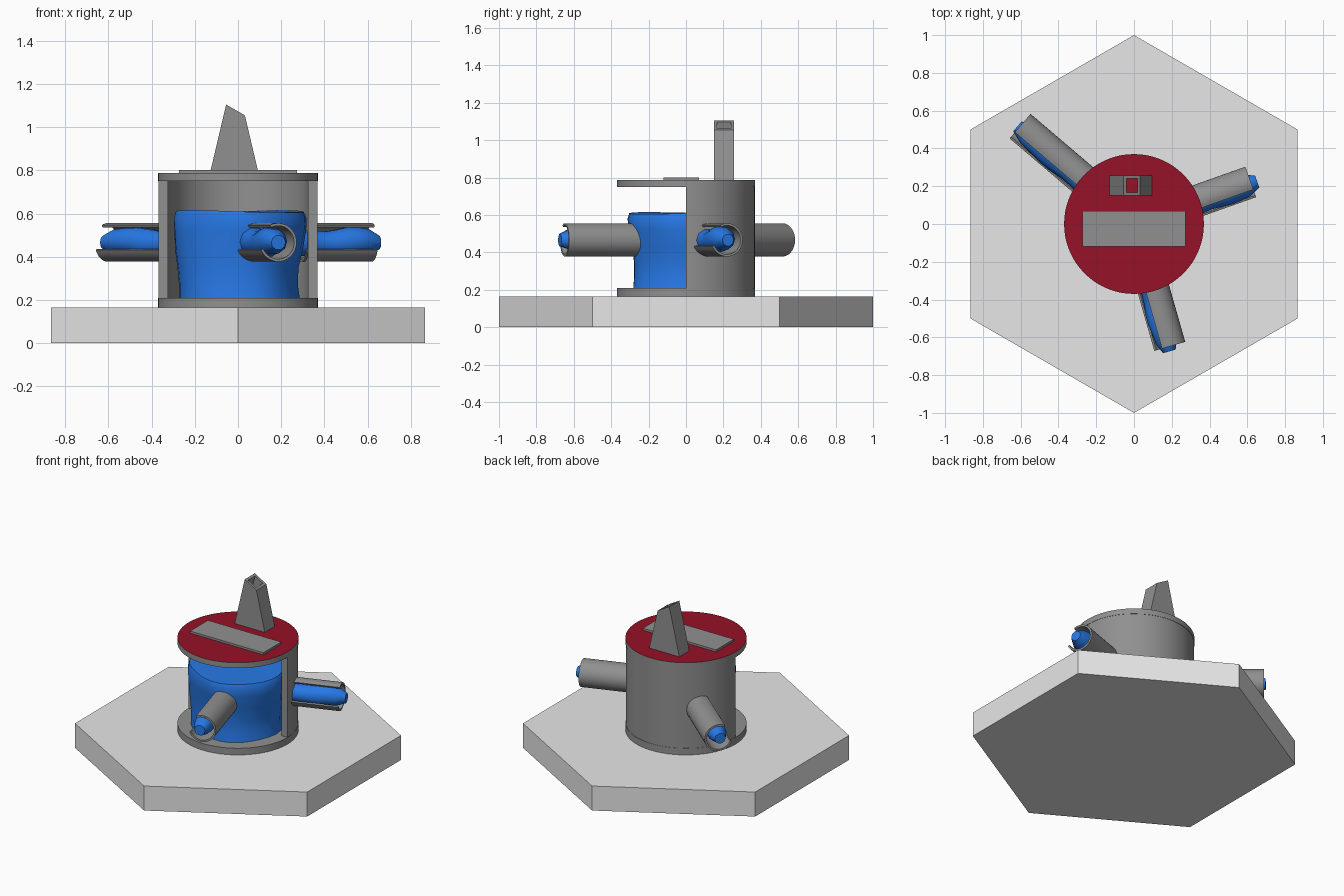
import bpy, bmesh
from math import sin, cos, pi, radians
from mathutils import Vector

cube = bpy.data.objects.get("Cube")
if cube:
    bpy.data.objects.remove(cube)


def material(name, r, g, b):
    m = bpy.data.materials.new(name)
    m.use_nodes = True
    m.diffuse_color = (r, g, b, 1)
    m.node_tree.nodes["Principled BSDF"].inputs["Base Color"].default_value = (r, g, b, 1)
    return m


PALE = material("pale grey", 0.8, 0.8, 0.8)
GREY = material("mid grey", 0.28, 0.28, 0.28)
RED = material("dark red", 0.3, 0.006, 0.02)
BLUE = material("blue", 0.02, 0.19, 0.8)
UP = Vector((0, 0, 1))


def finish(bm, name, mat, smooth=None):
    """Turn a bmesh into a named object, optionally smooth below an angle."""
    bmesh.ops.recalc_face_normals(bm, faces=bm.faces)
    mesh = bpy.data.meshes.new(name)
    bm.to_mesh(mesh)
    bm.free()
    mesh.materials.append(mat)
    ob = bpy.data.objects.new(name, mesh)
    bpy.context.collection.objects.link(ob)
    if smooth:
        bpy.ops.object.select_all(action='DESELECT')
        ob.select_set(True)
        bpy.context.view_layer.objects.active = ob
        bpy.ops.object.shade_smooth_by_angle(angle=radians(smooth))
    return ob


def loft(rings, closed=False, caps=True):
    """Skin a list of equal point rings; closed joins the last to the first."""
    bm = bmesh.new()
    loops = [[bm.verts.new(p) for p in ring] for ring in rings]
    n = len(loops[0])
    pairs = list(zip(loops, loops[1:])) + ([(loops[-1], loops[0])] if closed else [])
    for a, b in pairs:
        for i in range(n):
            j = (i + 1) % n
            bm.faces.new((a[i], a[j], b[j], b[i]))
    if caps and not closed:
        bm.faces.new(loops[0])
        bm.faces.new(loops[-1])
    return bm


def disc(name, radius, z0, z1, sides, mat, smooth=None):
    ring = [(radius * sin(2 * pi * i / sides), radius * cos(2 * pi * i / sides))
            for i in range(sides)]
    return finish(loft([[(x, y, z) for x, y in ring] for z in (z0, z1)]), name, mat, smooth)


def open_shell(name, origin, axis, side, up, r_in, r_out, a0, a1, t0, t1, steps):
    """Thick cylindrical shell covering only the angles a0 to a1."""
    rings = []
    for i in range(steps + 1):
        a = radians(a0 + (a1 - a0) * i / steps)
        out = side * cos(a) + up * sin(a)
        rings.append([origin + out * r + axis * t
                      for r, t in ((r_in, t0), (r_out, t0), (r_out, t1), (r_in, t1))])
    return finish(loft(rings), name, GREY, 30)


# Base and chamber
disc("hexagonal_base", 1, 0, 0.165, 6, PALE)
disc("chamber_floor", 0.37, 0.165, 0.21, 64, GREY, 30)
lid = disc("chamber_lid", 0.37, 0.75, 0.787, 64, GREY, 30)
lid.data.materials.append(RED)
for f in lid.data.polygons:
    f.material_index = int(f.normal.z > 0.9)
open_shell("chamber_wall", Vector((0, 0, 0)), UP, Vector((1, 0, 0)), Vector((0, 1, 0)),
           0.325, 0.368, 0, 180, 0.21, 0.75, 40)

# Uneven liquid filling the chamber
rings = []
for z, r in ((0.21, 0.28), (0.27, 0.275), (0.35, 0.28), (0.43, 0.295),
             (0.52, 0.305), (0.58, 0.307), (0.61, 0.295)):
    ring = []
    for i in range(28):
        a = 2 * pi * i / 28
        k = r + 0.012 * sin(3 * a + 9 * z) * cos(2 * a - 5 * z)
        ring.append((k * cos(a), k * sin(a), z + (0.006 * sin(2 * a) if z > 0.6 else 0)))
    rings.append(ring)
finish(loft(rings), "chamber_liquid", BLUE, 50)


# Slotted pipes, each with a lumpy stream of liquid inside
def pipe(name, degrees, start, end, tip, mirror):
    a = radians(degrees)
    axis = Vector((cos(a), sin(a), 0))
    side = Vector((-sin(a), cos(a), 0)) * mirror
    origin = UP * 0.467
    open_shell(name + "_pipe", origin, axis, side, UP, 0.077, 0.089,
               -157, 116, start, end, 28)
    rings = []
    for i in range(9):
        u = i / 8
        t = 0.25 + (tip - 0.25) * u
        r = (0.064 + 0.006 * sin(11 * u + degrees)) * (0.55 if i == 8 else 1)
        c = origin + axis * t - side * 0.006 + UP * 0.006 * cos(8 * u)
        rings.append([c + (side * cos(b) + UP * sin(b)) * r
                      for b in (2 * pi * k / 10 for k in range(10))])
    finish(loft(rings), name + "_stream", BLUE, 50)


pipe("front", -74, 0.27, 0.675, 0.70, 1)
pipe("left", 19.5, 0.31, 0.657, 0.69, 1)
pipe("back_right", 139.6, 0.31, 0.795, 0.805, -1)


# Hollow leaning chimney on the lid
def rect(x0, x1, y0, y1, z0, z1):
    return [(x0, y0, z0), (x1, y0, z1), (x1, y1, z1), (x0, y1, z0)]


finish(loft([rect(-0.13, 0.095, 0.15, 0.257, 0.787, 0.787),
             rect(-0.055, 0.032, 0.15, 0.257, 1.105, 1.055),
             rect(-0.041, 0.018, 0.166, 0.24, 1.097, 1.063),
             rect(-0.115, 0.08, 0.166, 0.24, 0.787, 0.787)], closed=True),
       "chimney", GREY)

# Raised plate on the lid
finish(loft([rect(-0.273, 0.273, -0.12, 0.07, z, z) for z in (0.785, 0.801)]),
       "lid_plate", GREY)
